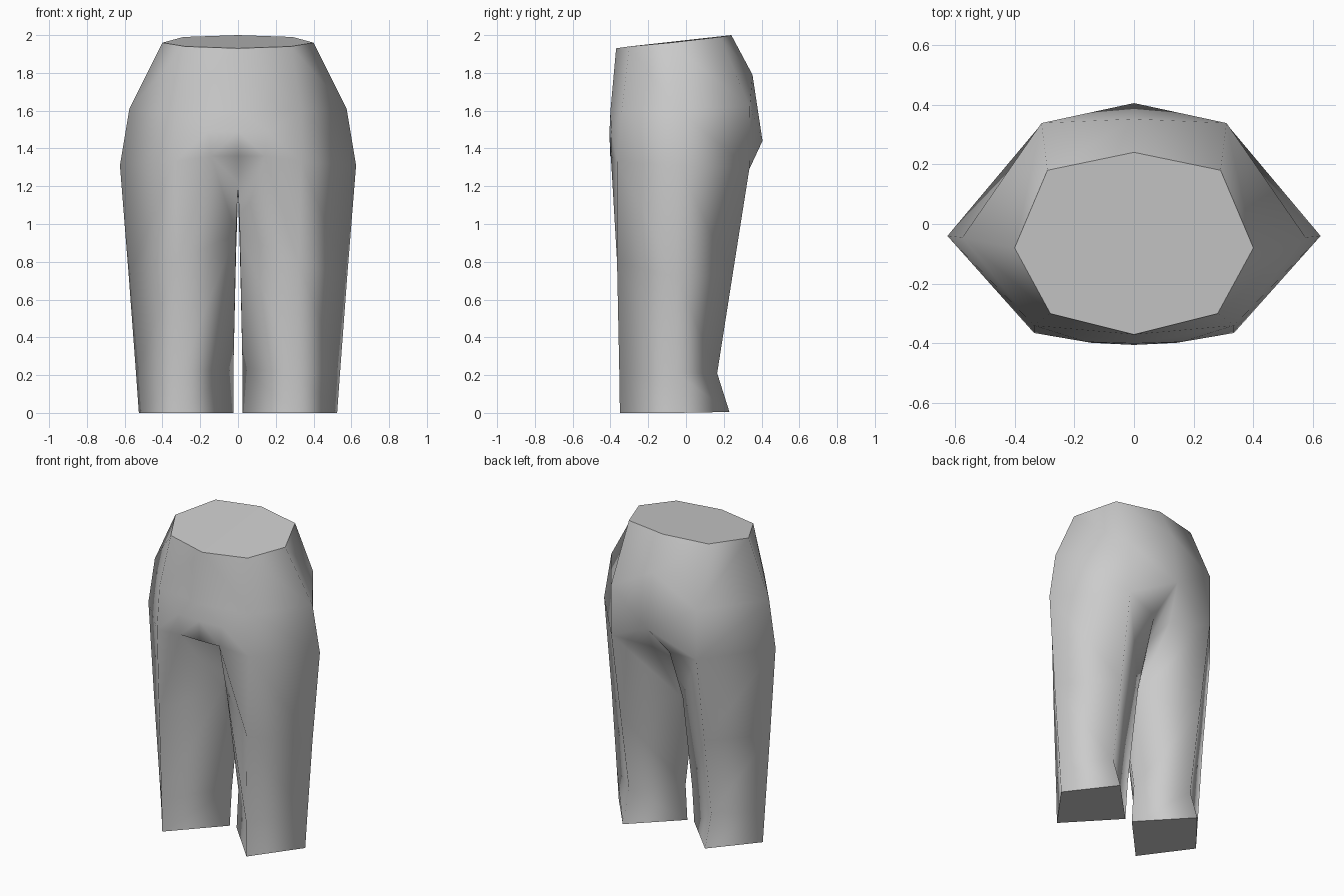
import bpy, bmesh

if "Cube" in bpy.data.objects:
    bpy.data.objects.remove(bpy.data.objects["Cube"])

# One grey fabric colour
fabric = bpy.data.materials.new("grey_fabric")
fabric.diffuse_color = (0.6, 0.6, 0.6, 1)
fabric.use_nodes = True
fabric.node_tree.nodes["Principled BSDF"].inputs["Base Color"].default_value = fabric.diffuse_color

bm = bmesh.new()


def ring(*points):
    return [bm.verts.new(p) for p in points]


def bridge(a, b, closed=False):
    n = len(a)
    for i in range(n if closed else n - 1):
        j = (i + 1) % n
        bm.faces.new((a[i], a[j], b[j], b[i]))


# Half torso rings: front centre, front, outer side, back, back centre
waist = ring((0, -.37, 1.93), (.28, -.30, 1.94), (.40, -.08, 1.96), (.29, .18, 1.99), (0, .24, 2.0))
hips = ring((0, -.40, 1.60), (.335, -.34, 1.60), (.575, -.045, 1.61), (.31, .338, 1.62), (0, .352, 1.79))
seat = ring((0, -.402, 1.36), (.335, -.365, 1.33), (.625, -.04, 1.31), (.31, .335, 1.29), (0, .405, 1.44))

# Leg rings: front, outer side, back, then the inner side
knee = ring((.32, -.365, .80), (.578, -.05, .72), (.305, .245, .72))
inner_back, inner_front = ring((.010, .05, .86), (.010, -.14, .95))
ankle = ring((.31, -.353, .21), (.54, -.05, .21), (.30, .165, .21), (.024, -.03, .24))
hem = ring((.307, -.35, 0), (.525, -.05, 0), (.30, .23, .005), (.025, -.05, 0))

# Extra points: belly, inner thigh, buttock fold, crotch front and back
belly, belly_side = ring((0, -.405, 1.49), (.16, -.395, 1.49))
thigh, fold = ring((.142, -.398, 1.36), (.06, .26, 1.25))
crotch_front, crotch_back = ring((0, -.11, 1.22), (0, .14, 1.15))

# Torso
bridge(waist, hips)
bridge(hips[:2], [belly, belly_side])
bridge([belly, belly_side], [seat[0], thigh])
bridge([belly_side, hips[1]], [thigh, seat[1]])
bridge(hips[1:4], seat[1:4])
bm.faces.new((hips[3], hips[4], seat[4]))
bm.faces.new((hips[3], seat[4], seat[3]))
bm.faces.new((seat[3], seat[4], fold))

# Upper leg, wrapping from the inner thigh round to the buttock fold
bridge([thigh] + seat[1:4] + [fold], [inner_front] + knee + [inner_back])

# Crotch and inner leg
for face in ((seat[0], thigh, crotch_front), (thigh, inner_front, crotch_front),
             (crotch_front, inner_front, inner_back, crotch_back),
             (crotch_back, inner_back, fold), (crotch_back, fold, seat[4]),
             (inner_back, inner_front, ankle[3])):
    bm.faces.new(face)

# Lower leg
bridge(knee + [inner_back], ankle)
bridge([inner_front, knee[0]], [ankle[3], ankle[0]])
bridge(ankle, hem, True)
for f in bm.faces:
    f.smooth = True

# Flat waist and hem caps with sharp rims
caps = [bm.faces.new(waist), bm.faces.new(hem)]
bmesh.ops.recalc_face_normals(bm, faces=bm.faces[:])
if caps[0].normal.z < 0:
    bmesh.ops.reverse_faces(bm, faces=bm.faces[:])
for cap in caps:
    for e in cap.edges:
        if any(abs(v.co.x) > 0.001 for v in e.verts):
            e.smooth = False

mesh = bpy.data.meshes.new("trousers")
bm.to_mesh(mesh)
bm.free()
mesh.materials.append(fabric)
trousers = bpy.data.objects.new("trousers", mesh)
bpy.context.collection.objects.link(trousers)

# Mirror into both legs
mirror = trousers.modifiers.new("mirror", 'MIRROR')
mirror.use_axis[0] = True
mirror.use_mirror_merge = True
mirror.merge_threshold = 0.001
